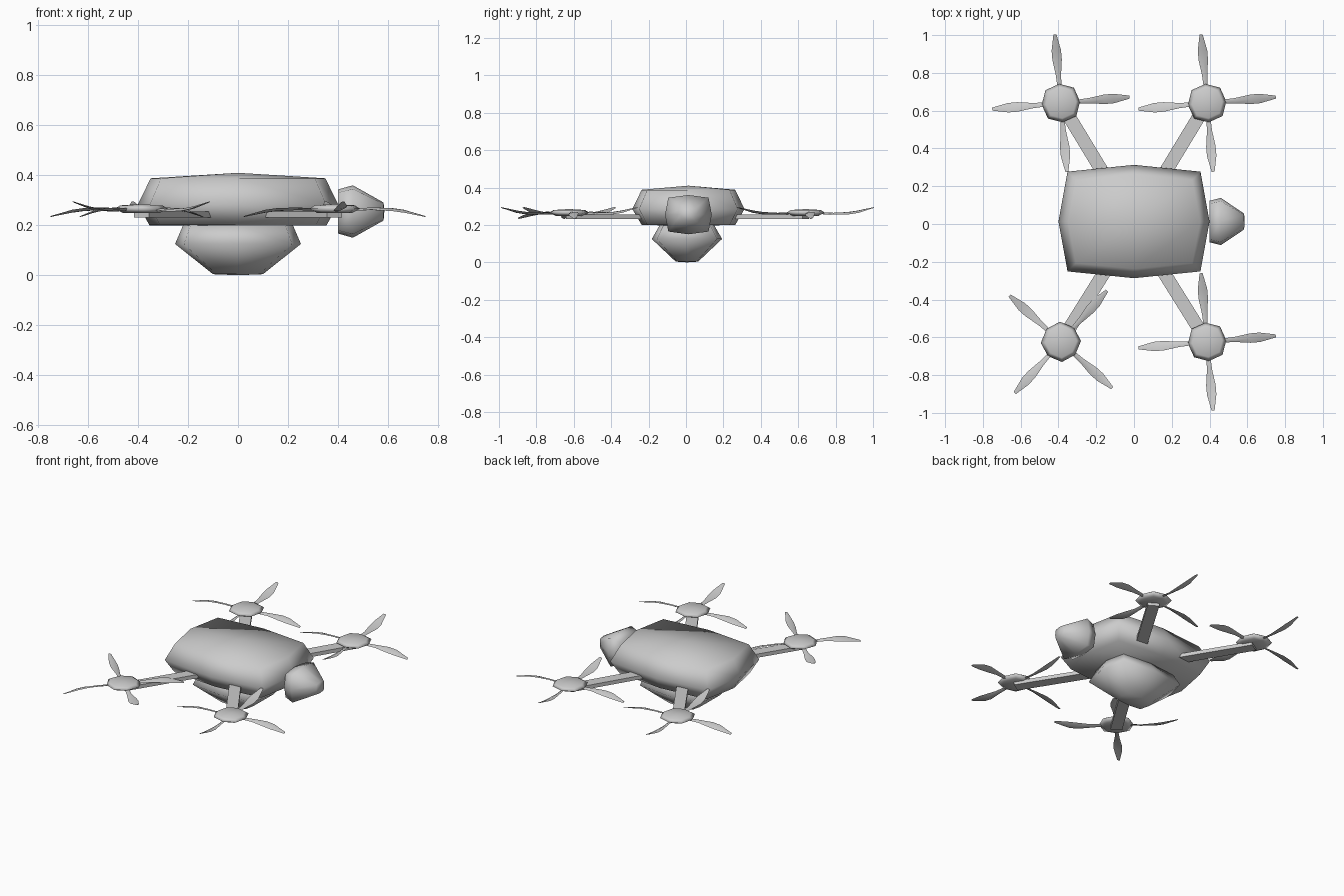
import bpy, bmesh, math
from mathutils import Matrix, Vector

if "Cube" in bpy.data.objects:
    bpy.data.objects.remove(bpy.data.objects["Cube"])

grey = bpy.data.materials.new("light_grey")
grey.use_nodes = True
colour = (0.6, 0.6, 0.6, 1)
grey.diffuse_color = colour
grey.node_tree.nodes["Principled BSDF"].inputs["Base Color"].default_value = colour


def finish(name, bm, matrix):
    bmesh.ops.transform(bm, matrix=matrix, verts=bm.verts)
    bmesh.ops.recalc_face_normals(bm, faces=bm.faces)
    mesh = bpy.data.meshes.new(name)
    bm.to_mesh(mesh)
    bm.free()
    mesh.materials.append(grey)
    obj = bpy.data.objects.new(name, mesh)
    bpy.context.collection.objects.link(obj)
    return obj


def smooth(obj, angle=None):
    bpy.ops.object.select_all(action="DESELECT")
    obj.select_set(True)
    bpy.context.view_layer.objects.active = obj
    if angle is None:
        bpy.ops.object.shade_smooth()
    else:
        bpy.ops.object.shade_smooth_by_angle(angle=math.radians(angle))


def rounded_block(name, layers, matrix, corner=0.86, angle=None):
    """Cube split once per side; each layer is (half width, half depth, height, centre bulge)."""
    bm = bmesh.new()
    bmesh.ops.create_cube(bm, size=2)
    bmesh.ops.subdivide_edges(bm, edges=bm.edges[:], cuts=1, use_grid_fill=True)
    for v in bm.verts:
        sx, sy, level = (round(c) for c in v.co)
        wide, deep, height, bulge = layers[level + 1]
        k = corner if sx and sy else 1
        z = height + (0 if sx or sy else bulge)
        v.co = (sx * wide * k, sy * deep * k, z)
    smooth(finish(name, bm, matrix), angle)


# Main hull, belly pod and nose camera
rounded_block("hull", [(0.355, 0.25, 0.2, -0.005), (0.4, 0.3, 0.285, 0),
                       (0.35, 0.25, 0.388, 0.022)],
              Matrix.Translation((0, 0.013, 0)), 0.88)
rounded_block("belly_pod", [(0.1, 0.06, 0.004, -0.004), (0.252, 0.188, 0.125, 0),
                            (0.22, 0.145, 0.2, 0)],
              Matrix.Translation((0, 0.005, 0)))
rounded_block("nose", [(0.088, 0.11, 0, 0), (0.105, 0.125, 0.06, 0),
                       (0.036, 0.042, 0.183, 0.003)],
              Matrix.Translation((0.4, 0.013, 0.255)) @ Matrix.Rotation(math.pi / 2, 4, "Y"))


def arm(name, start, end):
    along = end - start
    bm = bmesh.new()
    bmesh.ops.create_cube(bm, size=1)
    bmesh.ops.scale(bm, vec=(along.length, 0.07, 0.024), verts=bm.verts)
    turn = Matrix.Rotation(math.atan2(along.y, along.x), 4, "Z")
    finish(name, bm, Matrix.Translation((start + end) / 2) @ turn)


# Blade stations: distance from hub, half width, share of tip rise
STATIONS = [(0.07, 0.01, 0), (0.15, 0.014, -0.1), (0.23, 0.025, 0.0),
            (0.28, 0.025, 0.25), (0.365, 0.008, 1)]


def blade(name, centre, angle, rise):
    bm = bmesh.new()
    rings = []
    for i, (r, half, lift) in enumerate(STATIONS):
        z = lift * rise
        pitch = 0.25 * half
        thick = 0.002 if i == len(STATIONS) - 1 else 0.005
        rings.append([bm.verts.new(p) for p in
                      ((r, -half, z - pitch), (r, 0, z + thick),
                       (r, half, z + pitch), (r, 0, z - thick))])
    for a, b in zip(rings, rings[1:]):
        for i in range(4):
            j = (i + 1) % 4
            bm.faces.new((a[i], a[j], b[j], b[i]))
    bm.faces.new(rings[0])
    bm.faces.new(rings[-1])
    obj = finish(name, bm, Matrix.Translation(centre) @ Matrix.Rotation(angle, 4, "Z"))
    smooth(obj, 50)


# Four rotors, each on an arm; the front rotor at -x is turned further
for side, sx in (("left", 1), ("right", -1)):
    for end, sy in (("front", -1), ("rear", 1)):
        tag = f"{end}_{side}"
        hub = Vector((0.387 * sx, 0.008 + 0.632 * sy, 0.263))
        arm(f"{tag}_arm", Vector((0.06 * sx, 0.1 * sy, 0.243)),
            Vector((hub.x, hub.y, 0.243)))
        turn = math.radians(48 if tag == "front_right" else 5)
        rounded_block(f"{tag}_hub", [(0.07, 0.07, -0.014, 0), (0.102, 0.102, 0.003, 0),
                                     (0.08, 0.08, 0.017, 0.005)],
                      Matrix.Translation(hub) @ Matrix.Rotation(turn, 4, "Z"), 0.74)
        for n in range(4):
            rise = 0.03 if n % 2 else -0.028
            blade(f"{tag}_blade_{n + 1}", hub, turn + n * math.pi / 2, rise)
